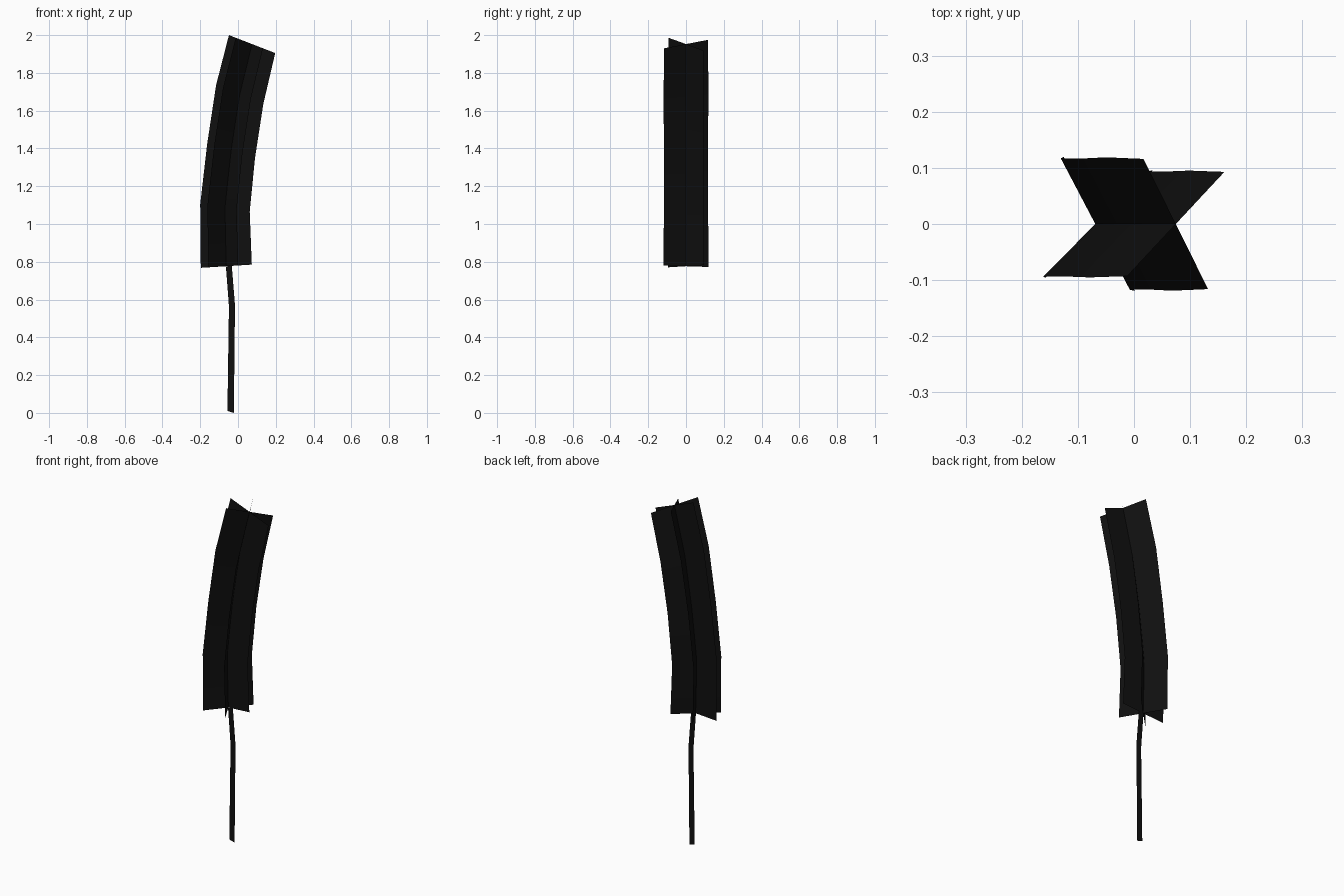
import bpy, bmesh, math
from mathutils import Vector

if "Cube" in bpy.data.objects:
    bpy.data.objects.remove(bpy.data.objects["Cube"])

mat = bpy.data.materials.new("near_black")
mat.diffuse_color = (0.005, 0.005, 0.005, 1)
mat.use_nodes = True
mat.node_tree.nodes["Principled BSDF"].inputs["Base Color"].default_value = mat.diffuse_color


def card(name, rungs, angle=0.0):
    """Bent strip; each rung is (left x, left z, right x, right z), spun about its own centre."""
    bm = bmesh.new()
    rows = []
    for lx, lz, rx, rz in rungs:
        c = Vector(((lx + rx) / 2, 0, (lz + rz) / 2))
        hx, hz = (rx - lx) / 2, (rz - lz) / 2
        half = math.hypot(hx, hz)
        d = Vector((hx * math.cos(angle), half * math.sin(angle), hz * math.cos(angle)))
        rows.append((bm.verts.new(c - d), bm.verts.new(c + d)))
    for (a, b), (e, f) in zip(rows, rows[1:]):
        bm.faces.new((a, b, f, e)).smooth = True
    me = bpy.data.meshes.new(name)
    bm.to_mesh(me)
    bm.free()
    me.materials.append(mat)
    ob = bpy.data.objects.new(name, me)
    bpy.context.collection.objects.link(ob)
    return ob


# Flat stem, a single card facing the front
card("stem", [
    (-0.056, 0.010, -0.022, 0.0),
    (-0.048, 0.565, -0.016, 0.57),
    (-0.064, 0.775, -0.033, 0.78),
])

# Flower head: three crossed cards following the same bend
head = [
    (-0.197, 0.768, 0.073, 0.785),
    (-0.200, 1.105, 0.062, 1.065),
    (-0.163, 1.425, 0.090, 1.350),
    (-0.116, 1.735, 0.134, 1.635),
    (-0.048, 2.000, 0.197, 1.905),
]
for name, deg in (("head_card_front", 0), ("head_card_left", 45), ("head_card_right", -62)):
    card(name, head, math.radians(deg))
